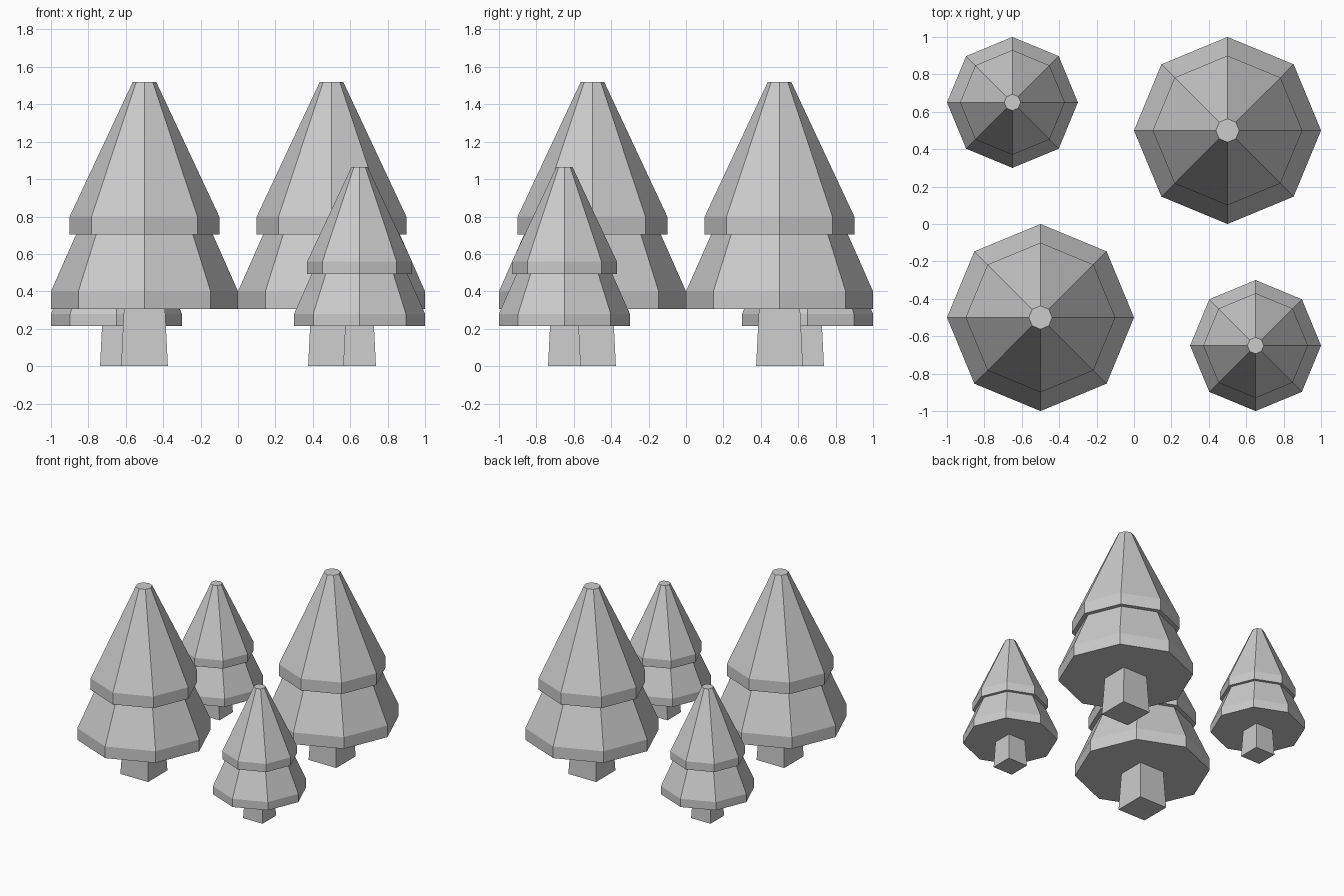
import bpy
import bmesh
from math import cos, sin, tau

cube = bpy.data.objects.get("Cube")
if cube:
    bpy.data.objects.remove(cube)

grey = bpy.data.materials.new("plain_grey")
grey.use_nodes = True
colour = (0.6, 0.6, 0.6, 1)
grey.diffuse_color = colour
grey.node_tree.nodes["Principled BSDF"].inputs["Base Color"].default_value = colour


def lathe(name, profile, sides, turn, location, scale):
    """Closed flat-faced solid from (radius, height) rings."""
    bm = bmesh.new()
    rings = []
    for r, z in profile:
        angles = [tau * (i + turn) / sides for i in range(sides)]
        rings.append([bm.verts.new((r * cos(a) * scale, r * sin(a) * scale, z * scale))
                      for a in angles])
    for low, high in zip(rings, rings[1:]):
        for i in range(sides):
            j = (i + 1) % sides
            bm.faces.new((low[i], low[j], high[j], high[i]))
    bm.faces.new(rings[0][::-1])
    bm.faces.new(rings[-1])
    mesh = bpy.data.meshes.new(name)
    bm.to_mesh(mesh)
    bm.free()
    mesh.materials.append(grey)
    obj = bpy.data.objects.new(name, mesh)
    obj.location = location
    bpy.context.collection.objects.link(obj)
    return obj


# Two stacked tiers, each with a straight rim under a taper
FOLIAGE = [(0.5, 0.305), (0.5, 0.4), (0.365, 0.705), (0.4, 0.705),
           (0.4, 0.8), (0.0625, 1.52)]
# Square trunk, slightly narrower at the top; radii reach the corners
TRUNK = [(0.125 * 2 ** 0.5, 0), (0.11 * 2 ** 0.5, 0.305)]


def tree(label, x, y, scale):
    lathe(label + "_foliage", FOLIAGE, 8, 0, (x, y, 0), scale)
    lathe(label + "_trunk", TRUNK, 4, 0.5, (x, y, 0), scale)


# Large trees on one diagonal, small trees on the other
tree("large_tree_front", -0.5, -0.5, 1)
tree("large_tree_back", 0.5, 0.5, 1)
tree("small_tree_front", 0.65, -0.65, 0.7)
tree("small_tree_back", -0.65, 0.65, 0.7)
